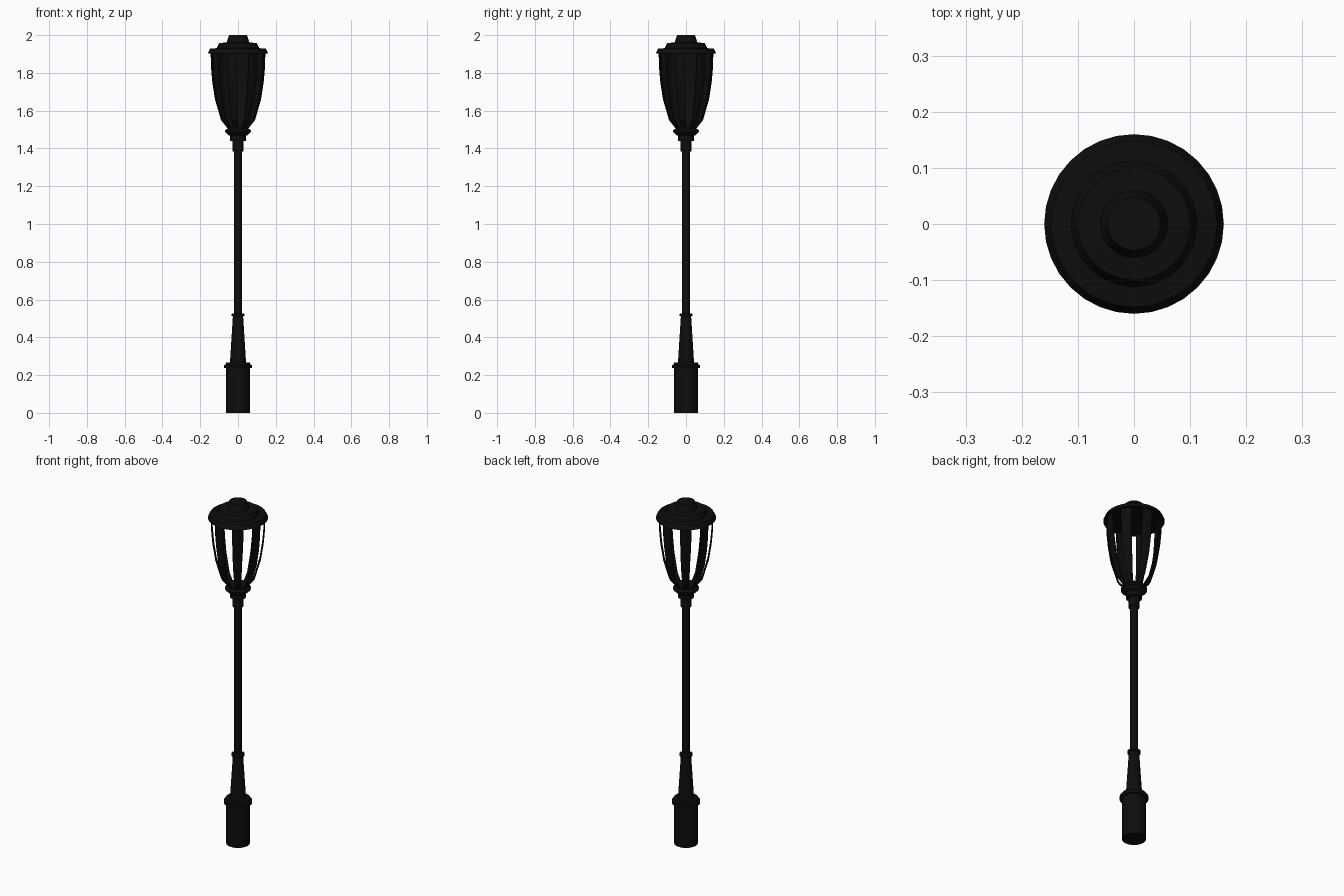
import bpy, bmesh, math

if "Cube" in bpy.data.objects:
    bpy.data.objects.remove(bpy.data.objects["Cube"])

SIDES = 32
black = bpy.data.materials.new("black iron")
black.diffuse_color = (0.004, 0.004, 0.004, 1)
black.use_nodes = True
black.node_tree.nodes["Principled BSDF"].inputs["Base Color"].default_value = black.diffuse_color


def finish(name, bm):
    bmesh.ops.recalc_face_normals(bm, faces=bm.faces)
    me = bpy.data.meshes.new(name)
    bm.to_mesh(me)
    bm.free()
    me.materials.append(black)
    ob = bpy.data.objects.new(name, me)
    bpy.context.collection.objects.link(ob)
    return ob


def lathe(name, profile, closed=False):
    """Turn (radius, height) points round z; open profiles get end caps."""
    bm = bmesh.new()
    rings = []
    for r, z in profile:
        rings.append([bm.verts.new((r * math.cos(a), r * math.sin(a), z))
                      for a in (2 * math.pi * i / SIDES for i in range(SIDES))])
    pairs = list(zip(rings, rings[1:]))
    if closed:
        pairs.append((rings[-1], rings[0]))
    else:
        bm.faces.new(rings[0])
        bm.faces.new(rings[-1])
    for lo, hi in pairs:
        for i in range(SIDES):
            j = (i + 1) % SIDES
            bm.faces.new((lo[i], lo[j], hi[j], hi[i]))
    return finish(name, bm)


# Base drum with its flange
lathe("base", [(0.063, 0), (0.063, 0.237), (0.075, 0.237), (0.075, 0.252),
               (0.066, 0.254), (0.064, 0.267), (0.04, 0.267)])
# Tapered lower post and ring
lathe("tapered_post", [(0.043, 0.26), (0.027, 0.515)])
lathe("post_ring", [(0.028, 0.511), (0.035, 0.514), (0.035, 0.524), (0.028, 0.527)])
# Long pole
lathe("pole", [(0.022, 0.51), (0.022, 1.40)])
# Collar that carries the lantern
lathe("lantern_collar", [(0.028, 1.385), (0.028, 1.44), (0.042, 1.44), (0.042, 1.468),
                         (0.05, 1.47), (0.068, 1.487), (0.068, 1.497),
                         (0.055, 1.505), (0.055, 1.515)])

# Eight curved ribs, each two facets wide on the 32-sided lantern
rib_profile = [(0.05, 1.50), (0.062, 1.515), (0.09, 1.55), (0.122, 1.66), (0.136, 1.75),
               (0.143, 1.83), (0.145, 1.91)]
bm = bmesh.new()
step = 2 * math.pi / SIDES
for k in range(8):
    cols = []
    for s in (2, 3, 4):
        a = (4 * k + s) * step
        cols.append([bm.verts.new((r * math.cos(a), r * math.sin(a), z))
                     for r, z in rib_profile])
    for c0, c1 in zip(cols, cols[1:]):
        for i in range(len(rib_profile) - 1):
            bm.faces.new((c0[i], c1[i], c1[i + 1], c0[i + 1]))
ribs = finish("lantern_ribs", bm)
mod = ribs.modifiers.new("thickness", "SOLIDIFY")
mod.thickness = 0.006
mod.offset = -1

# Stepped lantern cap
lathe("lantern_cap", [(0.145, 1.903), (0.16, 1.903), (0.148, 1.928), (0.112, 1.931),
                      (0.10, 1.958), (0.06, 1.961), (0.047, 2.0)])
